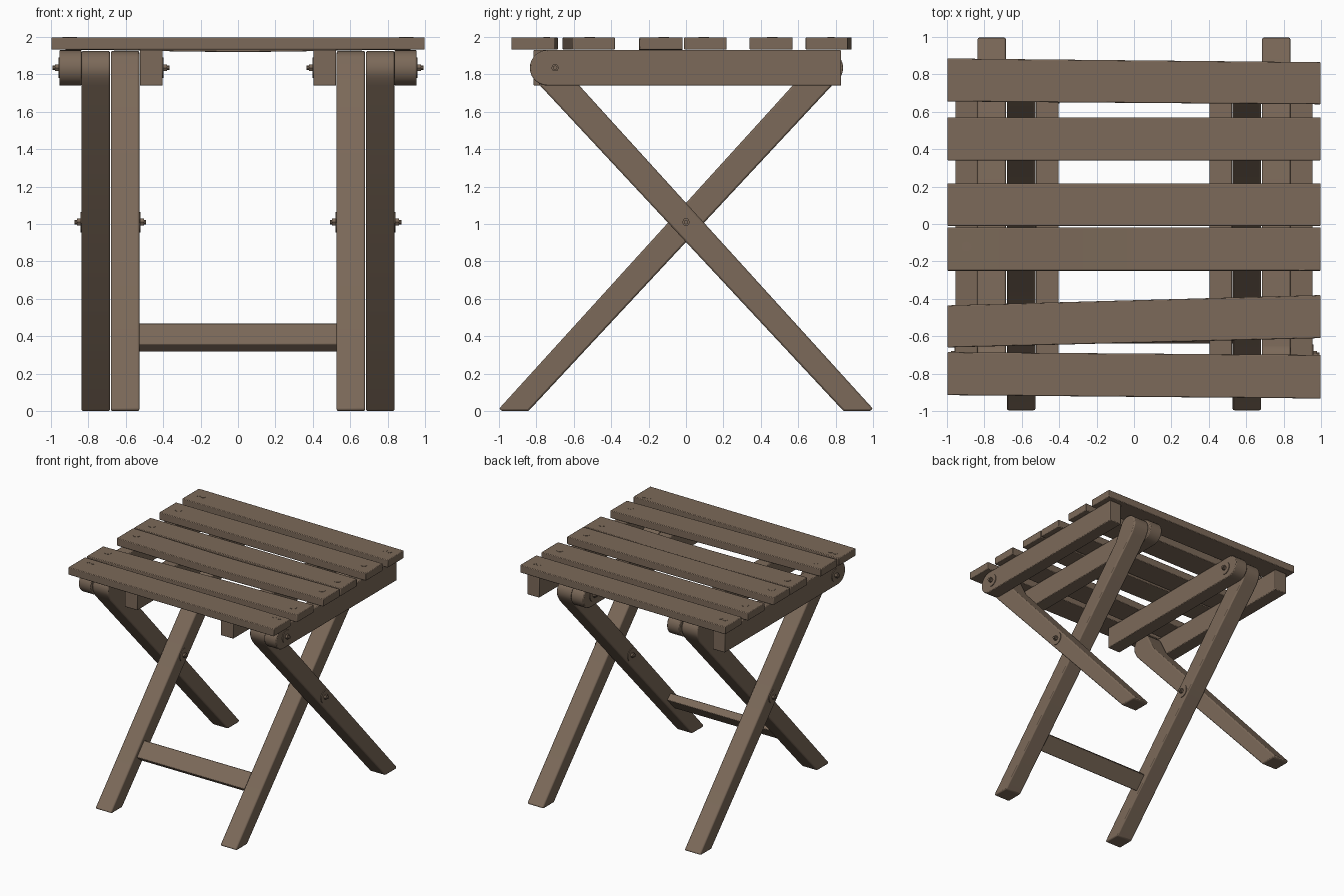
import bpy, bmesh, math
from mathutils import Vector, Matrix

if "Cube" in bpy.data.objects:
    bpy.data.objects.remove(bpy.data.objects["Cube"])

wood = bpy.data.materials.new("brown wood")
wood.diffuse_color = (0.2, 0.142, 0.1, 1)
wood.use_nodes = True
wood.node_tree.nodes["Principled BSDF"].inputs["Base Color"].default_value = wood.diffuse_color


def add(name, bm, bevel=0.0):
    bmesh.ops.recalc_face_normals(bm, faces=bm.faces[:])
    me = bpy.data.meshes.new(name)
    bm.to_mesh(me)
    bm.free()
    me.materials.append(wood)
    ob = bpy.data.objects.new(name, me)
    bpy.context.collection.objects.link(ob)
    if bevel:
        m = ob.modifiers.new("soft edges", 'BEVEL')
        m.width = bevel
        m.segments = 2
        m.limit_method = 'ANGLE'
        m.angle_limit = math.radians(35)
    bpy.context.view_layer.objects.active = ob
    ob.select_set(True)
    bpy.ops.object.shade_smooth_by_angle(angle=math.radians(30))
    ob.select_set(False)
    return ob


def loft(name, sections, bevel=0.0):
    """Closed solid through matching rings of points."""
    bm = bmesh.new()
    rings = [[bm.verts.new(p) for p in s] for s in sections]
    n = len(rings[0])
    for a, b in zip(rings, rings[1:]):
        for i in range(n):
            bm.faces.new((a[i], a[(i + 1) % n], b[(i + 1) % n], b[i]))
    bm.faces.new(rings[0])
    bm.faces.new(rings[-1])
    return add(name, bm, bevel)


def side_profile(name, pts, x0, x1, bevel):
    """Extrude a (y, z) profile along x."""
    return loft(name, [[(x, y, z) for y, z in pts] for x in (x0, x1)], bevel)


def arc(cy, cz, r, a0, a1, n=14):
    return [(cy + r * math.cos(math.radians(a0 + (a1 - a0) * i / n)),
             cz + r * math.sin(math.radians(a0 + (a1 - a0) * i / n))) for i in range(n + 1)]


def disc(name, centre, r, depth, axis, n=20):
    bm = bmesh.new()
    rot = Vector((0, 0, 1)).rotation_difference(Vector(axis)).to_matrix().to_4x4()
    bmesh.ops.create_cone(bm, cap_ends=True, segments=n, radius1=r, radius2=r, depth=depth,
                          matrix=Matrix.Translation(centre) @ rot)
    return add(name, bm)


# Seat slats: y range at the left end, y range at the right end, sag
slats = [((0.655, 0.885), (0.64, 0.865), 0), ((0.34, 0.57), (0.34, 0.57), 0),
         ((-0.01, 0.217), (-0.01, 0.217), 0), ((-0.25, -0.018), (-0.25, -0.018), 0.012),
         ((-0.66, -0.435), (-0.61, -0.38), 0), ((-0.915, -0.685), (-0.933, -0.70), 0)]
for k, (l, r, sag) in enumerate(slats):
    secs = []
    for i in range(13):
        t = i / 12
        a, b = l[0] + (r[0] - l[0]) * t, l[1] + (r[1] - l[1]) * t
        d = sag * math.sin(math.pi * t) ** 2
        x = -0.998 + 1.996 * t
        secs.append([(x, a, 1.932 - d), (x, b, 1.932 - d), (x, b, 1.998 - d), (x, a, 1.998 - d)])
    loft("seat_slat_%d" % (k + 1), secs, 0.005)

# Screw caps: single on the middle slats, paired on the end slats
for s in (-1, 1):
    for y in (0.46, 0.095, -0.12, -0.515):
        disc("screw_cap", (s * 0.895, y, 1.998), 0.028, 0.004, (0, 0, 1))
    for y in (0.775, -0.745):
        for dx in (-0.022, 0.022):
            disc("small_screw_cap", (s * 0.9 + dx, y, 1.998), 0.018, 0.004, (0, 0, 1), 14)

# Rails, rounded at the pivot end; outer pivot at the front, inner at the back
outer_rail = [(0.83, 1.74), (0.83, 1.93)] + arc(-0.74, 1.835, 0.095, 90, 270)
inner_rail = [(-0.815, 1.74), (-0.815, 1.93)] + arc(0.745, 1.835, 0.095, 90, -90)

# Leg profile: slanted foot at the back, round top at the front; inner legs are flipped
outer_leg = [(0.842, 0.0), (0.985, 0.0), (1.0, 0.012), (-0.57, 1.74)]
outer_leg += arc(-0.722, 1.83, 0.095, 40, 215)
outer_leg += [(-0.78, 1.74)]
inner_leg = [(-y, z) for y, z in outer_leg]


def bolt(name, x, y, z, s):
    disc(name + "_washer", (x, y, z), 0.055, 0.012, (1, 0, 0), 24)
    disc(name + "_nut", (x + s * 0.012, y, z), 0.021, 0.024, (1, 0, 0), 6)
    disc(name + "_tip", (x + s * 0.018, y, z), 0.012, 0.036, (1, 0, 0), 10)


for s, side in ((-1, "left"), (1, "right")):
    side_profile(side + "_outer_rail", outer_rail, s * 0.837, s * 0.955, 0.006)
    side_profile(side + "_inner_rail", inner_rail, s * 0.403, s * 0.525, 0.006)
    side_profile(side + "_outer_leg", outer_leg, s * 0.684, s * 0.837, 0.01)
    side_profile(side + "_inner_leg", inner_leg, s * 0.527, s * 0.680, 0.01)
    # Pivot bolts on the rails and where the legs cross
    bolt(side + "_front_pivot", s * 0.955, -0.70, 1.835, s)
    bolt(side + "_back_pivot", s * 0.403, 0.70, 1.835, -s)
    bolt(side + "_cross_bolt_outer", s * 0.837, 0, 1.01, s)
    bolt(side + "_cross_bolt_inner", s * 0.527, 0, 1.01, -s)

# Cross bar between the inner legs, tilted to follow them
d, n = Vector((0.675, 0.737)), Vector((-0.737, 0.675))
c = Vector((-0.568, 0.3925))
bar = [tuple(c + d * (u * 0.075) + n * (v * 0.0325)) for u, v in ((-1, -1), (1, -1), (1, 1), (-1, 1))]
side_profile("cross_bar", bar, -0.53, 0.53, 0.006)
